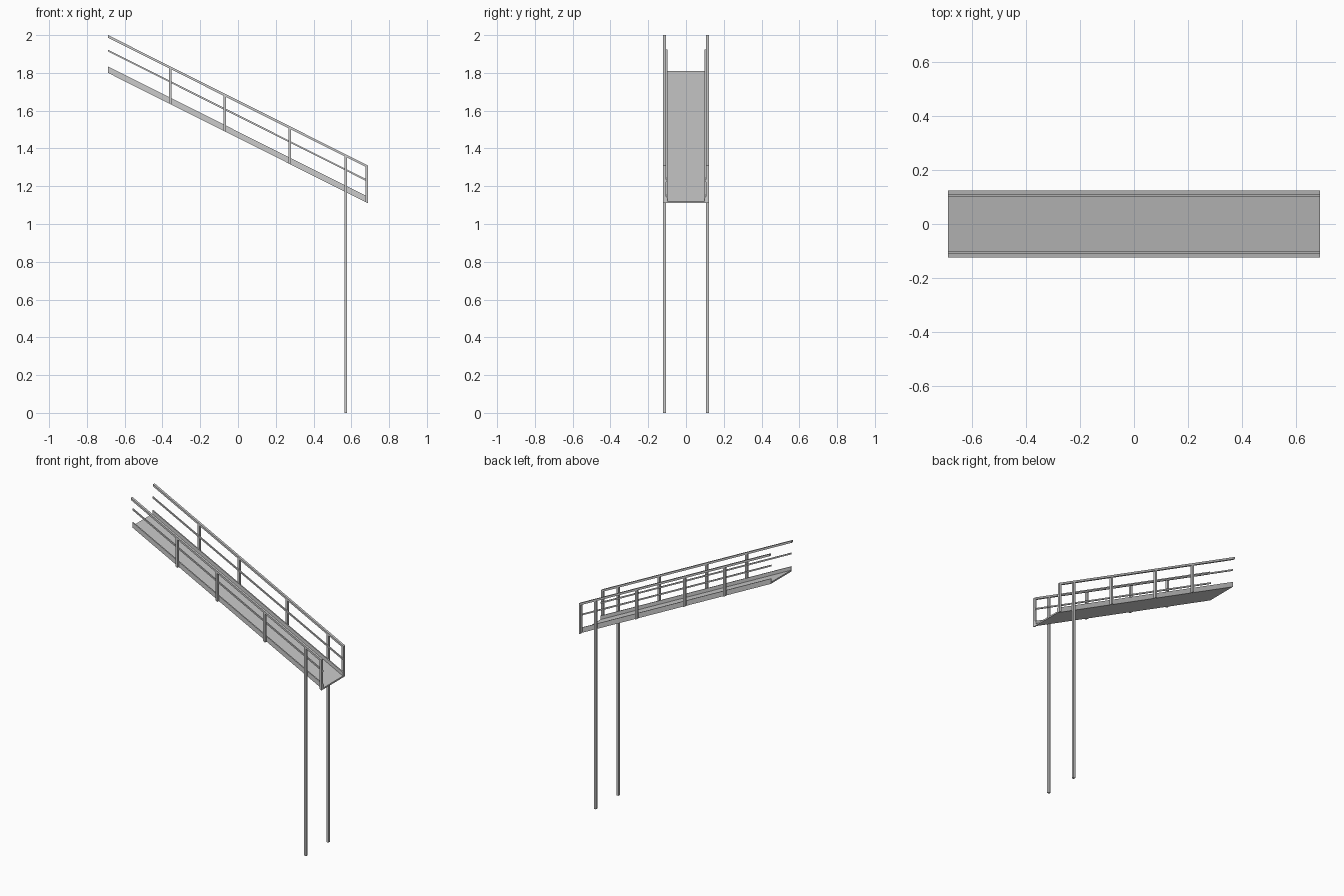
import bpy, bmesh

if "Cube" in bpy.data.objects:
    bpy.data.objects.remove(bpy.data.objects["Cube"])

X = 0.688                      # half length
SLOPE = -0.69 / (2 * X)        # fall of the conveyor


def line(x, z_left):
    """Height at x of a sloped line that starts at z_left on the left end."""
    return z_left + SLOPE * (x + X)


def prism(name, outline, y0, y1, mirror=True):
    """Extrude an XZ outline from y0 to y1, optionally mirrored across y."""
    bm = bmesh.new()
    face = bm.faces.new([bm.verts.new((x, y0, z)) for x, z in outline])
    ext = bmesh.ops.extrude_face_region(bm, geom=[face])
    moved = [g for g in ext["geom"] if isinstance(g, bmesh.types.BMVert)]
    bmesh.ops.translate(bm, verts=moved, vec=(0, y1 - y0, 0))
    bmesh.ops.recalc_face_normals(bm, faces=bm.faces)
    mesh = bpy.data.meshes.new(name)
    bm.to_mesh(mesh)
    bm.free()
    obj = bpy.data.objects.new(name, mesh)
    bpy.context.collection.objects.link(obj)
    if mirror:
        mod = obj.modifiers.new("Mirror", 'MIRROR')
        mod.use_axis = (False, True, False)
    return obj


def sloped(name, low, high, y0, y1, mirror=True):
    """Full-length sloped bar with vertical cut ends; heights are at the left end."""
    pts = [(-X, low), (X, line(X, low)), (X, line(X, high)), (-X, high)]
    return prism(name, pts, y0, y1, mirror)


def post(name, x, half=0.007, bottom=None):
    """Upright from the deck underside (or the ground) up to the top rail."""
    a, b = x - half, x + half
    za, zb = (line(a, 1.80), line(b, 1.80)) if bottom is None else (bottom, bottom)
    pts = [(a, za), (b, zb), (b, line(b, 1.988)), (a, line(a, 1.988))]
    return prism(name, pts, 0.107, 0.123)


# sloped deck and its low side plates
sloped("deck", 1.80, 1.81, -0.107, 0.107, mirror=False)
sloped("side_plate", 1.81, 1.834, 0.099, 0.107)

# handrails
sloped("mid_rail", 1.913, 1.923, 0.099, 0.107)
sloped("top_rail", 1.986, 2.0, 0.107, 0.123)

# railing posts
for i, px in enumerate((-0.359, -0.071, 0.274, X - 0.007)):
    post(f"rail_post_{i + 1}", px)

# long support legs
post("support_leg", 0.571, bottom=0.0)
